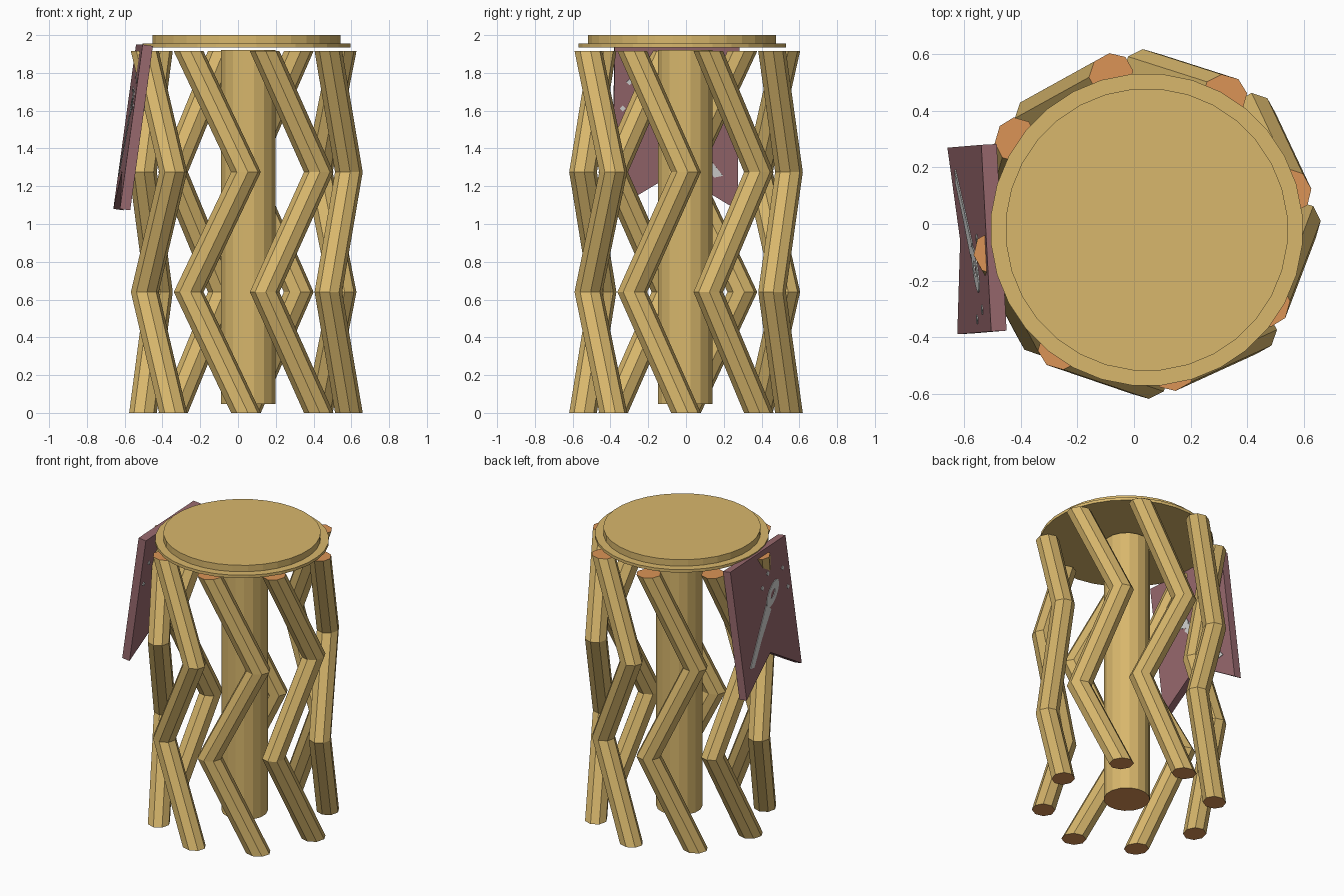
import bpy, math
from mathutils import Vector

if "Cube" in bpy.data.objects:
    bpy.data.objects.remove(bpy.data.objects["Cube"])


def material(name, rgb):
    lin = [(c / 255 / 12.92 if c < 11 else ((c / 255 + 0.055) / 1.055) ** 2.4) for c in rgb]
    m = bpy.data.materials.new(name)
    m.diffuse_color = (*lin, 1)
    m.use_nodes = True
    m.node_tree.nodes["Principled BSDF"].inputs["Base Color"].default_value = m.diffuse_color
    return m


wood = material("tan wood", (216, 183, 108))
cut_end = material("orange cut end", (219, 148, 86))
cloth = material("mauve cloth", (152, 105, 110))
grey = material("light grey paint", (213, 213, 211))


def loft(name, rings, mats, cap_index=0):
    """Skin a list of equal rings and close both ends."""
    n = len(rings[0])
    verts = [p for r in rings for p in r]
    faces = [(k * n + i, k * n + (i + 1) % n, (k + 1) * n + (i + 1) % n, (k + 1) * n + i)
             for k in range(len(rings) - 1) for i in range(n)]
    sides = len(faces)
    faces += [tuple(reversed(range(n))), tuple(range(len(verts) - n, len(verts)))]
    me = bpy.data.meshes.new(name)
    me.from_pydata(verts, [], faces)
    for m in mats:
        me.materials.append(m)
    for p in me.polygons:
        p.material_index = cap_index if p.index >= sides else 0
    ob = bpy.data.objects.new(name, me)
    bpy.context.collection.objects.link(ob)
    return ob


def ring(cx, cy, z, rx, ry, n, turn=0.0):
    out = []
    for i in range(n):
        t = 2 * math.pi * (i + 0.5) / n
        x, y = rx * math.cos(t), ry * math.sin(t)
        out.append((cx + x * math.cos(turn) - y * math.sin(turn),
                    cy + x * math.sin(turn) + y * math.cos(turn), z))
    return out


# stepped round seat
loft("seat", [ring(0.045, -0.02, z, r, r, 32)
              for z, r in ((1.935, 0.553), (1.955, 0.553), (1.955, 0.5), (2.0, 0.5))], [wood])

# central trunk
loft("trunk", [ring(0.055, -0.005, z, 0.147, 0.147, 16) for z in (0.048, 1.92)],
     [wood, cut_end], 1)

# eight zigzag branches around the trunk
for k in range(8):
    a = k * math.pi / 4
    rings = []
    for j, z in enumerate((0.0, 0.64, 1.275, 1.915)):
        cx, cy, R, t = (0.03, 0.007, 0.535, a - math.radians(33)) if j % 2 else (0.042, 0, 0.545, a)
        rings.append(ring(cx + R * math.cos(t), cy + R * math.sin(t), z,
                          0.073, 0.08, 8, a - math.radians(16)))
    loft(f"branch_{k + 1}", rings, [wood, cut_end], 1)

# tilted banner with a notched lower edge (u across, v down)
O = Vector((-0.54, 0.28, 1.95))
U = Vector((0.035, -0.66, 0))
V = Vector((-0.12, -0.01, -0.87))
N = U.cross(V).normalized()
if N.x < 0:
    N = -N
THICK = 0.055


def slab(name, outline, t0, t1, mat):
    rings = [[O + U * u + V * v + N * t for u, v in outline] for t in (t0, t1)]
    return loft(name, rings, [mat])


slab("banner", [(0, 0), (0, 1), (0.5, 0.77), (1, 1), (1, 0)], 0, THICK, cloth)

# painted mark on both faces: tapered stick, looped head and small flecks
stick = [(0.12, 0.79), (0.19, 0.80), (0.38, 0.63), (0.60, 0.46), (0.52, 0.41), (0.34, 0.58)]
flecks = [(0.62, 0.19), (0.88, 0.22), (0.93, 0.38), (0.50, 0.27)]
for side, t0, t1 in (("outer", -0.004, 0.001), ("inner", THICK - 0.001, THICK + 0.004)):
    slab(f"mark_stick_{side}", stick, t0, t1, grey)
    for i, (u, v) in enumerate(flecks):
        slab(f"mark_fleck_{side}_{i + 1}",
             [(u - 0.025, v), (u, v + 0.018), (u + 0.025, v), (u, v - 0.018)], t0, t1, grey)
    # looped head as a chain of quads
    n = 12

    def loop_pt(i, s):
        q = 2 * math.pi * i / n
        x, y = 0.14 * s * math.cos(q), 0.075 * s * math.sin(q)
        return (0.66 + x * 0.9 - y * 0.2, 0.355 - x * 0.35 + y * 0.95)

    for i in range(n):
        slab(f"mark_loop_{side}_{i + 1}",
             [loop_pt(i, 1), loop_pt(i + 1, 1), loop_pt(i + 1, 0.35), loop_pt(i, 0.35)],
             t0, t1, grey)

# make every surface face outward
import bmesh
for ob in bpy.context.collection.objects:
    bm = bmesh.new()
    bm.from_mesh(ob.data)
    bmesh.ops.recalc_face_normals(bm, faces=bm.faces[:])
    bm.to_mesh(ob.data)
    bm.free()
